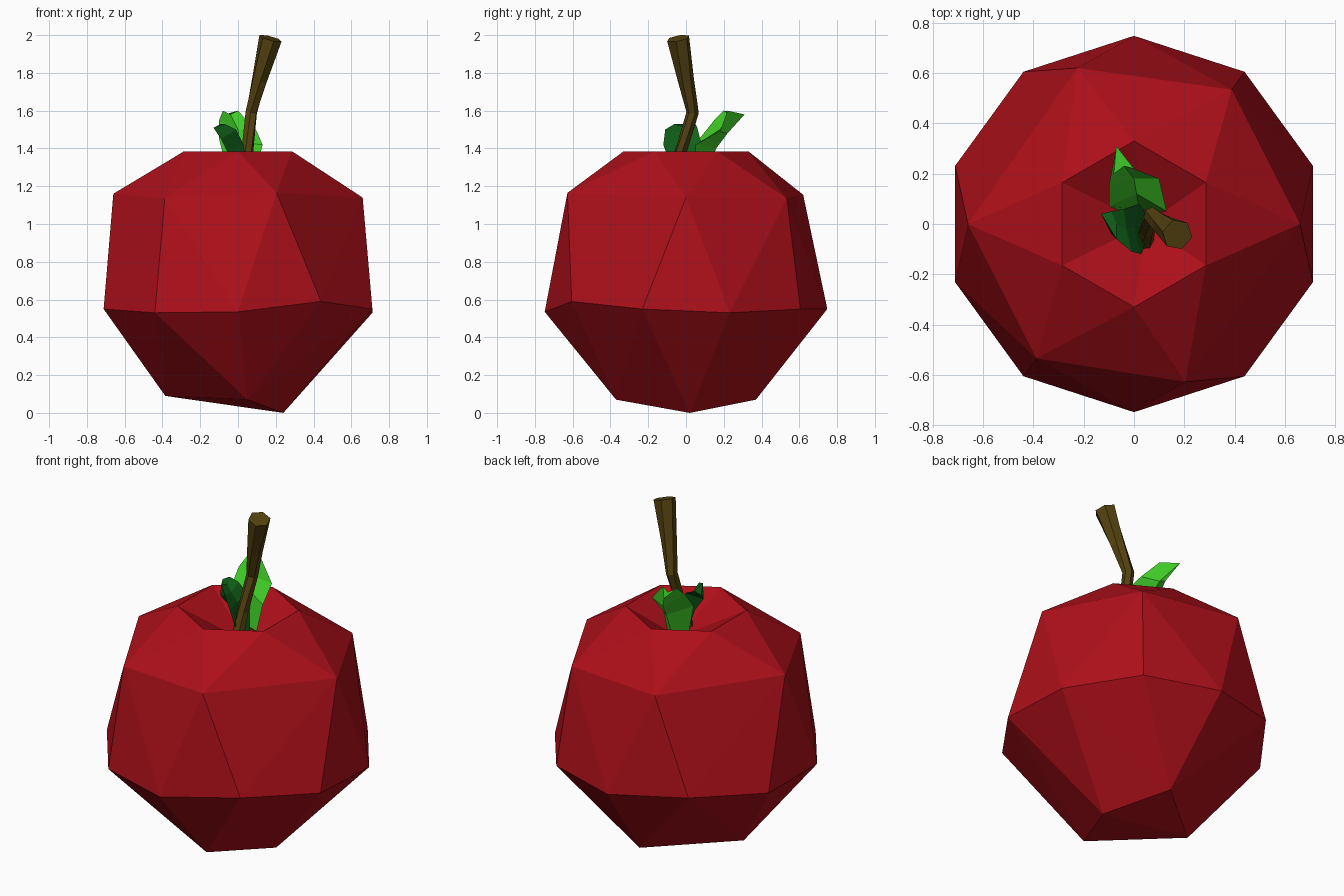
import bpy, bmesh
from math import cos, sin, radians
from mathutils import Vector

if "Cube" in bpy.data.objects:
    bpy.data.objects.remove(bpy.data.objects["Cube"])


def finish(bm, name, color):
    bmesh.ops.recalc_face_normals(bm, faces=bm.faces)
    mesh = bpy.data.meshes.new(name)
    bm.to_mesh(mesh)
    bm.free()
    mat = bpy.data.materials.new(name + "_color")
    mat.diffuse_color = (*color, 1)
    mat.use_nodes = True
    mat.node_tree.nodes["Principled BSDF"].inputs["Base Color"].default_value = mat.diffuse_color
    mesh.materials.append(mat)
    obj = bpy.data.objects.new(name, mesh)
    bpy.context.collection.objects.link(obj)
    return obj


def loft(name, rings, color):
    """Closed skin over a row of rings with equal point counts."""
    bm = bmesh.new()
    rows = [[bm.verts.new(p) for p in ring] for ring in rings]
    n = len(rows[0])
    for a, b in zip(rows, rows[1:]):
        for i in range(n):
            j = (i + 1) % n
            bm.faces.new((a[i], a[j], b[j], b[i]))
    bm.faces.new(rows[0][::-1])
    bm.faces.new(rows[-1])
    return finish(bm, name, color)


def polar(r, deg, z):
    return (r * cos(radians(deg)), r * sin(radians(deg)), z)


# Fruit body: faceted hull over four rings, rim opened into a dimple
bm = bmesh.new()
rim = [bm.verts.new(polar(0.33, 30 + 60 * i, 1.385)) for i in range(6)]
for deg, z in zip((0, 54, 110, 180, 234, 288), (1.14, 1.135, 1.155, 1.16, 1.135, 1.165)):
    bm.verts.new(polar(0.66, deg, z))
belt_z = (0.55, 0.59, 0.55, 0.55, 0.53, 0.535, 0.59, 0.55, 0.53, 0.55)
for i, z in enumerate(belt_z):
    bm.verts.new(polar(0.748, 90 + 36 * i, z))
for p in ((0.24, 0.02, 0), (0.05, 0.37, 0.07), (-0.385, 0, 0.09), (0.05, -0.37, 0.07)):
    bm.verts.new(p)
bmesh.ops.convex_hull(bm, input=bm.verts)
top = [f for f in bm.faces if all(v.co.z > 1.38 for v in f.verts)]
bmesh.ops.delete(bm, geom=top, context='FACES')
pit = bm.verts.new((0.05, 0, 1.2))
for i in range(6):
    bm.faces.new((rim[i], rim[(i + 1) % 6], pit))
finish(bm, "fruit_body", (0.42, 0.005, 0.01))

# Stem: bent six-sided rod, wider at the cut end
path = [Vector(p) for p in ((0.04, -0.08, 1.2), (0.05, -0.025, 1.39), (0.07, 0.035, 1.59),
                            (0.113, 0.0, 1.76), (0.172, -0.042, 1.983))]
radii = (0.04, 0.032, 0.033, 0.043, 0.062)
rings = []
for i, (p, r) in enumerate(zip(path, radii)):
    d = path[min(i + 1, 4)] - path[max(i - 1, 0)]
    q = Vector((0, 0, 1)).rotation_difference(d)
    rings.append([p + q @ Vector(polar(r, 60 * k + 12 * i, 0)) for k in range(6)])
loft("stem", rings, (0.09, 0.055, 0.005))

# Leaves: each section is left edge, keel, right edge, inner fold
loft("large_leaf", [
    [(-0.05, 0.05, 1.25), (0.02, 0.09, 1.22), (0.09, 0.05, 1.25), (0.02, 0.06, 1.26)],
    [(-0.10, 0.07, 1.45), (0.02, 0.16, 1.40), (0.13, 0.05, 1.42), (0.01, 0.12, 1.43)],
    [(-0.10, 0.15, 1.55), (0.00, 0.22, 1.48), (0.10, 0.18, 1.49), (0.00, 0.18, 1.50)],
    [(-0.08, 0.20, 1.60), (-0.07, 0.31, 1.58), (0.00, 0.22, 1.60), (-0.04, 0.23, 1.58)],
], (0.05, 0.6, 0.02))
loft("small_leaf", [
    [(0.05, 0.04, 1.24), (0.00, 0.00, 1.22), (0.05, -0.06, 1.25), (0.04, 0.00, 1.26)],
    [(0.02, 0.08, 1.43), (-0.06, 0.00, 1.39), (0.03, -0.12, 1.42), (0.00, -0.01, 1.43)],
    [(-0.04, 0.06, 1.51), (-0.09, -0.04, 1.45), (-0.01, -0.11, 1.50), (-0.03, -0.02, 1.48)],
    [(-0.09, 0.05, 1.53), (-0.13, 0.04, 1.51), (-0.07, -0.06, 1.53), (-0.07, 0.00, 1.51)],
], (0.005, 0.12, 0.01))
